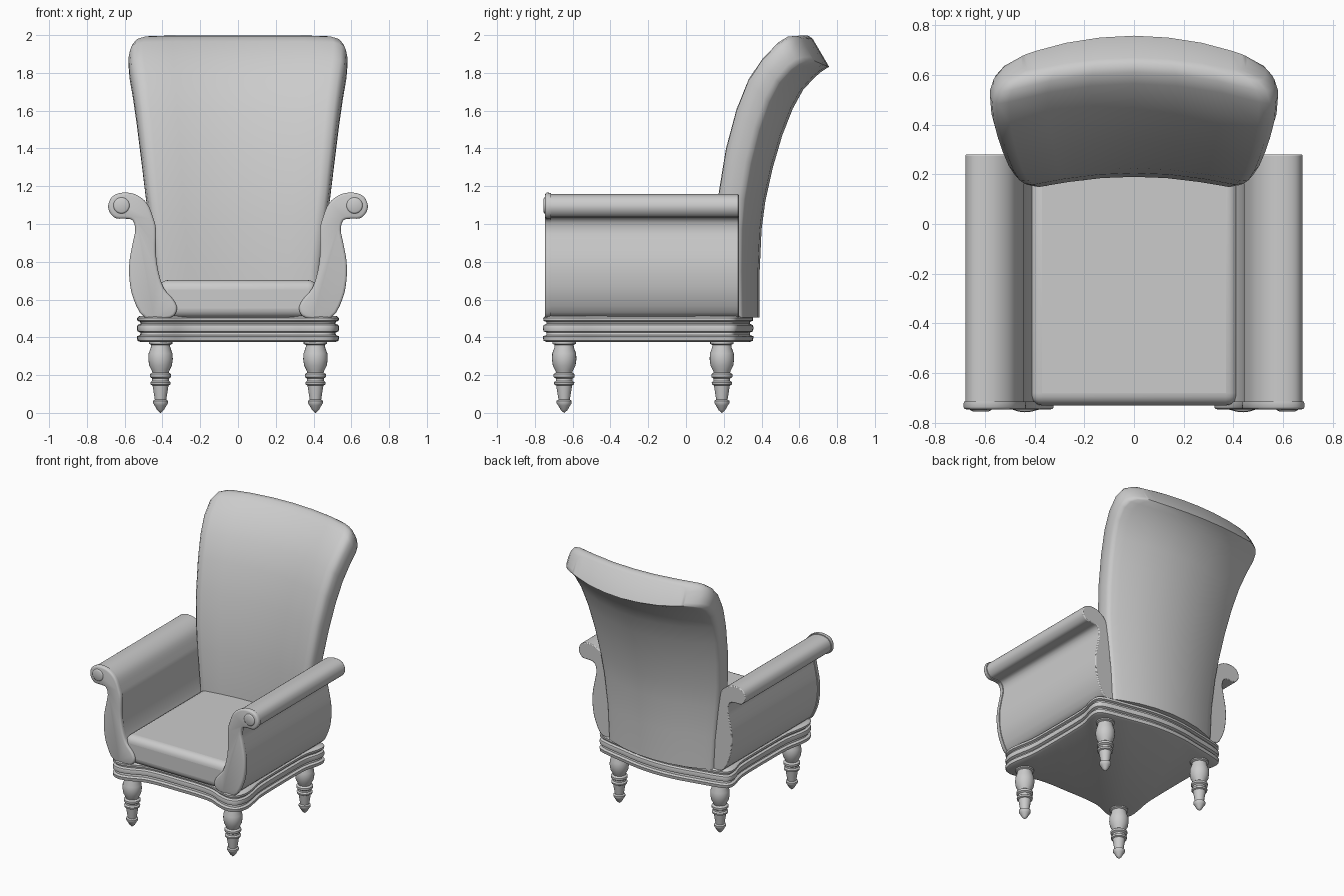
import bpy, bmesh, math
from mathutils import Vector

if "Cube" in bpy.data.objects:
    bpy.data.objects.remove(bpy.data.objects["Cube"])


def finish(name, bm, angle=40, bevel=0, segs=3):
    bmesh.ops.recalc_face_normals(bm, faces=bm.faces)
    me = bpy.data.meshes.new(name)
    bm.to_mesh(me)
    bm.free()
    ob = bpy.data.objects.new(name, me)
    bpy.context.collection.objects.link(ob)
    bpy.ops.object.select_all(action='DESELECT')
    ob.select_set(True)
    bpy.context.view_layer.objects.active = ob
    bpy.ops.object.shade_smooth_by_angle(angle=math.radians(angle))
    if bevel:
        m = ob.modifiers.new("soft_edge", 'BEVEL')
        m.width, m.segments = bevel, segs
        m.limit_method, m.angle_limit = 'ANGLE', math.radians(60)
    return ob


def loft(name, loops, quad_caps=False, **kw):
    """Skin a stack of closed loops and cap both ends."""
    bm = bmesh.new()
    rings = [[bm.verts.new(p) for p in lp] for lp in loops]
    n = len(rings[0])
    for a, b in zip(rings, rings[1:]):
        for i in range(n):
            bm.faces.new((a[i], a[(i + 1) % n], b[(i + 1) % n], b[i]))
    for r in (rings[0], rings[-1]):
        if quad_caps:
            for i in range(n // 2 - 1):
                bm.faces.new((r[i], r[i + 1], r[n - 2 - i], r[n - 1 - i]))
        else:
            bm.faces.new(r)
    return finish(name, bm, **kw)


def smooth_loop(pts, steps=3):
    """Closed Catmull-Rom curve through 2D points."""
    out, n = [], len(pts)
    for i in range(n):
        a, b, c, d = (Vector(pts[(i + k) % n]) for k in (-1, 0, 1, 2))
        for s in range(steps):
            t = s / steps
            out.append(0.5 * (2 * b + (c - a) * t + (2 * a - 5 * b + 4 * c - d) * t * t
                              + (3 * b - a - 3 * c + d) * t ** 3))
    return out


def offset(loop, d):
    """Move a counter-clockwise 2D loop outwards by d."""
    res, n = [], len(loop)
    for i, p in enumerate(loop):
        t = (loop[(i + 1) % n] - loop[i - 1]).normalized()
        res.append(p + Vector((t.y, -t.x)) * d)
    return res


# Moulded base with bulging corners and a bowed back edge
half = [(0, -.69), (.15, -.69), (.27, -.703), (.36, -.74), (.44, -.758), (.505, -.735), (.533, -.66),
        (.525, -.57), (.505, -.46), (.5, -.3), (.5, 0), (.51, .1), (.533, .18), (.53, .25),
        (.47, .285), (.3, .32), (.15, .348), (0, .358)]
plan = smooth_loop(half + [(-x, y) for x, y in half[-2:0:-1]])
mould = [(.375, -.02), (.382, -.004), (.405, 0), (.412, -.018), (.425, -.02), (.432, -.004), (.45, 0),
         (.465, -.004), (.472, -.02), (.482, -.018), (.488, -.003), (.503, -.002), (.512, -.014)]
loft("base_moulding", [[(p.x, p.y, z) for p in offset(plan, d)] for z, d in mould], angle=50)

# Turned legs
turning = [(.001, 0), (.018, .015), (.032, .04), (.04, .052), (.04, .064), (.03, .07), (.035, .1), (.042, .145),
           (.052, .15), (.054, .162), (.044, .17), (.044, .182), (.056, .19), (.056, .205), (.043, .214),
           (.047, .225), (.06, .25), (.065, .285), (.063, .315), (.052, .345), (.05, .36), (.062, .366), (.062, .385)]
for side, sx in (("right", 1), ("left", -1)):
    for place, cy in (("front", -.645), ("back", .19)):
        loft(f"{place}_{side}_leg",
             [[(sx * .41 + r * math.cos(a * math.pi / 12), cy + r * math.sin(a * math.pi / 12), z)
               for a in range(24)] for r, z in turning], angle=45)

# Seat cushion
bm = bmesh.new()
bmesh.ops.create_cube(bm, size=1)
for v in bm.verts:
    v.co = (v.co.x * .84, v.co.y * .99 - .235, v.co.z * .2 + .603)
finish("seat", bm, 60, bevel=.05, segs=5)

# Scrolled arms, each with a facing panel and scroll boss
scroll = smooth_loop([(.36, .505), (.49, .505), (.55, .6), (.572, .7), (.573, .8), (.555, .9), (.542, .97),
                      (.556, 1.02), (.595, 1.03), (.645, 1.032), (.676, 1.06), (.685, 1.1), (.665, 1.143),
                      (.62, 1.163), (.56, 1.16), (.51, 1.135), (.475, 1.095), (.45, 1.03), (.436, .97),
                      (.437, .85), (.424, .75), (.395, .66), (.345, .6), (.325, .55)])
for side, sx in (("right", 1), ("left", -1)):
    body = offset(scroll, -.006)
    loft(f"{side}_arm", [[(sx * p.x, y, p.y) for p in body] for y in (-.73, .28)], bevel=.006, segs=2)
    panel = [(-.715, 0), (-.737, .002), (-.744, -.003), (-.747, -.012)]
    loft(f"{side}_arm_panel", [[(sx * p.x, y, p.y) for p in offset(scroll, d)] for y, d in panel], angle=60)
    loft(f"{side}_scroll_boss",
         [[(sx * (.617 + r * math.cos(a * math.pi / 12)), y, 1.098 + r * math.sin(a * math.pi / 12))
           for a in range(24)] for y, r in ((-.74, .044), (-.75, .042), (-.754, .034))], angle=60)

# Tall flared back: (front y, front z, rear y, rear z, half width) per row
rows = [(.19, .505, .39, .505, .425), (.19, .75, .39, .75, .44), (.205, 1.0, .4, .97, .467),
        (.225, 1.17, .42, 1.12, .488), (.268, 1.4, .46, 1.3, .512), (.33, 1.61, .51, 1.47, .535),
        (.4, 1.77, .565, 1.61, .556), (.48, 1.88, .62, 1.71, .574), (.565, 1.965, .68, 1.775, .58),
        (.61, 1.995, .715, 1.805, .565), (.645, 1.998, .74, 1.822, .53), (.67, 1.982, .758, 1.832, .455)]
# Cross-section as (width fraction, depth fraction), padded front then rear panel
front = [(1, .45), (.985, .22), (.945, .08), (.87, .015), (.6, 0), (.3, 0), (0, 0)]
rear = [(1, .65), (.985, .77), (.95, .8), (.86, .84), (.6, .93), (.3, .98), (0, 1)]


def mirrored(h, s):
    return [(s * u, d) for u, d in h] + [(-s * u, d) for u, d in h[-2::-1]]


section = mirrored(front, 1) + mirrored(rear, -1)
loops = []
for yf, zf, yb, zb, w in rows:
    loops.append([(u * w, yf + (yb - yf) * d - .3 * (u * w) ** 2, zf + (zb - zf) * d) for u, d in section])
loft("backrest", loops, quad_caps=True, angle=45)
